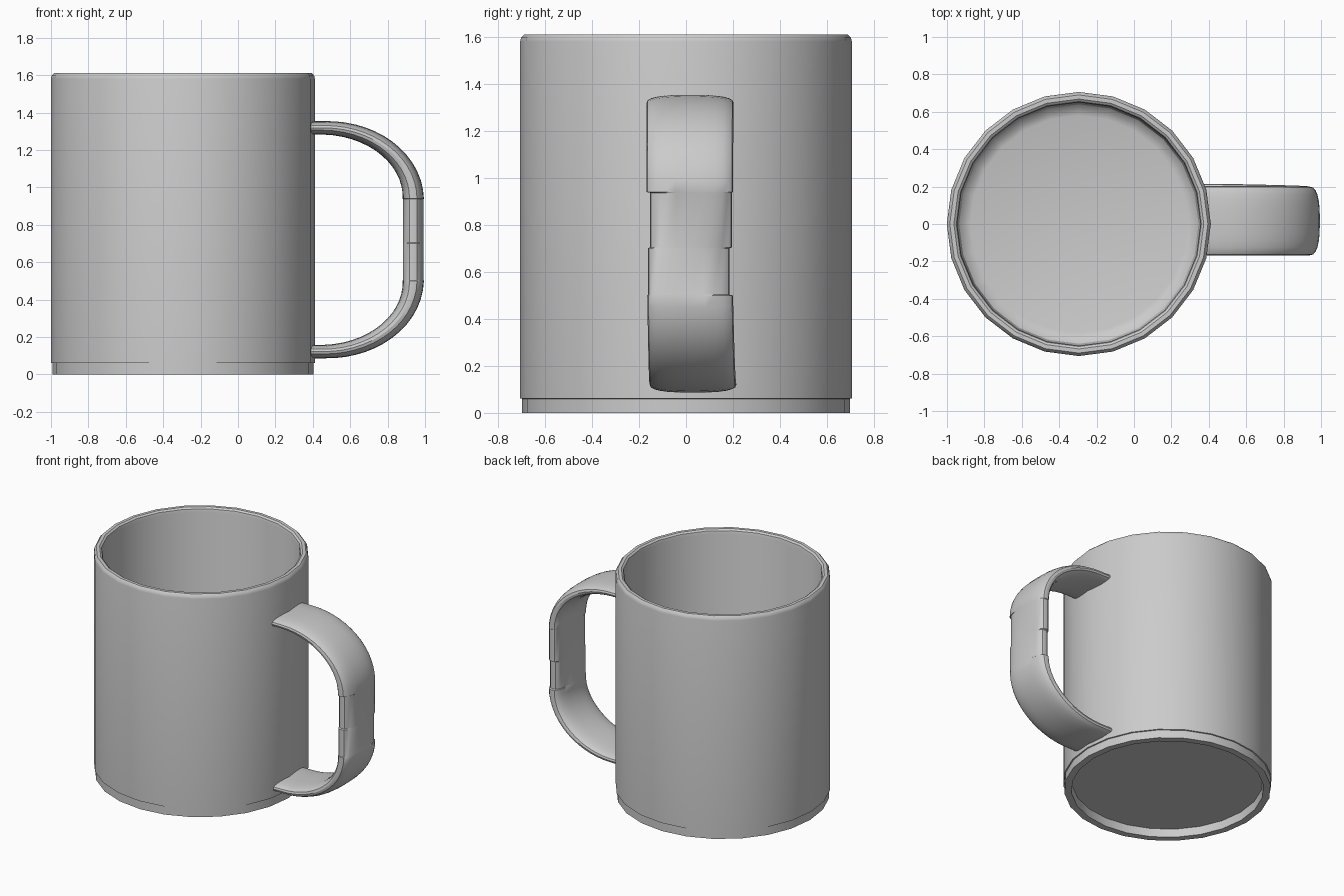
import bpy
from math import sin, cos, pi, copysign

if "Cube" in bpy.data.objects:
    bpy.data.objects.remove(bpy.data.objects["Cube"])


def make_object(name, verts, faces):
    mesh = bpy.data.meshes.new(name)
    mesh.from_pydata(verts, [], faces)
    mesh.update()
    ob = bpy.data.objects.new(name, mesh)
    bpy.context.collection.objects.link(ob)
    bpy.ops.object.select_all(action='DESELECT')
    ob.select_set(True)
    bpy.context.view_layer.objects.active = ob
    bpy.ops.object.mode_set(mode='EDIT')
    bpy.ops.mesh.select_all(action='SELECT')
    bpy.ops.mesh.normals_make_consistent(inside=False)
    bpy.ops.object.mode_set(mode='OBJECT')
    bpy.ops.object.shade_smooth_by_angle(angle=pi / 6)
    return ob


def skin(rings):
    """Bridge equal closed rings and cap both ends."""
    n = len(rings[0])
    verts = [p for ring in rings for p in ring]
    faces = [(r * n + i, r * n + (i + 1) % n, (r + 1) * n + (i + 1) % n, (r + 1) * n + i)
             for r in range(len(rings) - 1) for i in range(n)]
    faces += [tuple(range(n))[::-1], tuple(range((len(rings) - 1) * n, len(rings) * n))]
    return verts, faces


# Mug body: recessed base, foot step, outer wall, rounded rim, inner wall, floor
CX, SIDES = -0.295, 24
profile = [(0.645, 0.06), (0.65, 0.0), (0.698, 0.0), (0.698, 0.06), (0.706, 0.062),
           (0.706, 1.58), (0.702, 1.597), (0.69, 1.61), (0.668, 1.61), (0.655, 1.6),
           (0.65, 1.58), (0.65, 0.19), (0.64, 0.15), (0.615, 0.125), (0.58, 0.115)]
rings = [[(CX + r * cos(2 * pi * i / SIDES), r * sin(2 * pi * i / SIDES), z)
          for i in range(SIDES)] for r, z in profile]
make_object("mug_body", *skin(rings))


# Handle: flattened rounded section swept along a D-shaped path
def section(x, z, nx, nz, half, y0, y1, n=24, e=2.6):
    ring = []
    for i in range(n):
        a = 2 * pi * i / n
        c, s = cos(a), sin(a)
        u = copysign(abs(c) ** (2 / e), c) * (y1 - y0) / 2 + (y0 + y1) / 2
        v = copysign(abs(s) ** (2 / e), s) * half
        ring.append((x + nx * v, u, z + nz * v))
    return ring


def arc(zc, sign, y0, y1, y0_end, y1_end, steps=14):
    """Quarter ellipse from the body end to the grip."""
    out = []
    for k in range(-1, steps + 1):
        t = max(k, 0) / steps
        a = pi / 2 * (1 - t)
        x = 0.365 if k < 0 else 0.46 + 0.477 * cos(a)
        nx, nz = 0.378 * cos(a), 0.477 * sin(a) * sign
        length = (nx * nx + nz * nz) ** 0.5
        out.append(section(x, zc + sign * 0.378 * sin(a), nx / length, nz / length,
                           0.036 + 0.021 * t,
                           y0_end + (y0 - y0_end) * t, y1_end + (y1 - y1_end) * t))
    return out


upper = arc(0.94, 1, -0.168, 0.2, -0.168, 0.203)
lower = arc(0.5, -1, -0.165, 0.2, -0.155, 0.215)[::-1]
grip = [section(0.937, z, 1, 0, 0.056, y0, y1) for z, y0, y1 in
        [(0.937, -0.154, 0.196), (0.705, -0.154, 0.196),
         (0.7, -0.162, 0.186), (0.503, -0.162, 0.186)]]
make_object("handle", *skin(upper + grip + lower))
